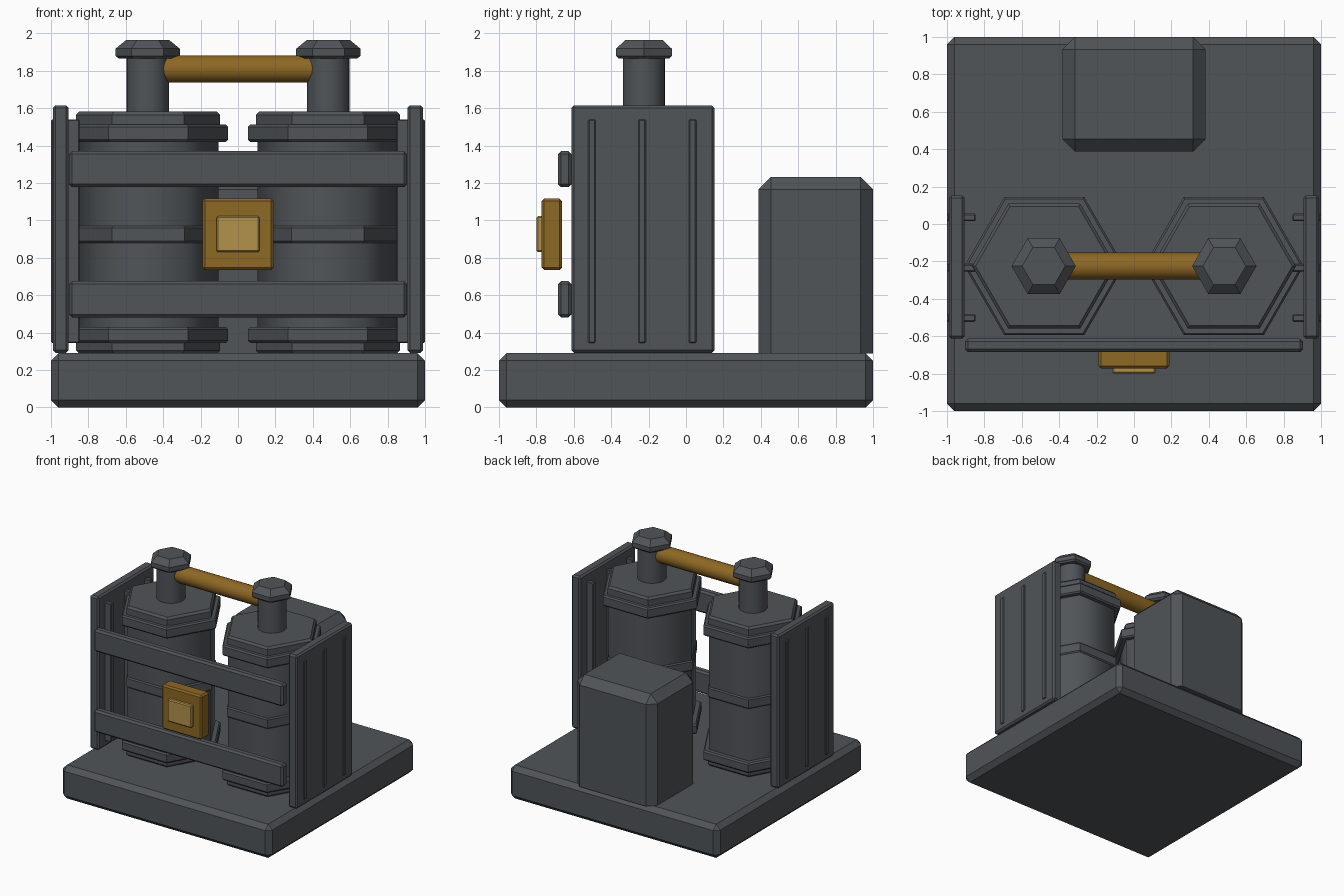
import bpy, bmesh, math
from mathutils import Matrix

if "Cube" in bpy.data.objects:
    bpy.data.objects.remove(bpy.data.objects["Cube"])


def material(name, rgb):
    m = bpy.data.materials.new(name)
    m.diffuse_color = (*rgb, 1)
    m.use_nodes = True
    m.node_tree.nodes["Principled BSDF"].inputs["Base Color"].default_value = m.diffuse_color
    return m


GREY = material("dark grey metal", (0.080, 0.089, 0.098))
GOLD = material("dark gold", (0.27, 0.138, 0.018))
PALE = material("pale gold", (0.45, 0.29, 0.07))


def finish(bm, name, mat, smooth=None):
    bmesh.ops.recalc_face_normals(bm, faces=bm.faces)
    me = bpy.data.meshes.new(name)
    bm.to_mesh(me)
    bm.free()
    me.materials.append(mat)
    ob = bpy.data.objects.new(name, me)
    bpy.context.collection.objects.link(ob)
    if smooth:
        bpy.ops.object.select_all(action='DESELECT')
        ob.select_set(True)
        bpy.context.view_layer.objects.active = ob
        bpy.ops.object.shade_smooth_by_angle(angle=math.radians(smooth))
    return ob


def box(name, lo, hi, bevel, mat=GREY, keep_bottom=False):
    """Box between two corners with chamfered edges."""
    bm = bmesh.new()
    bmesh.ops.create_cube(bm, size=1)
    for v in bm.verts:
        v.co = [(a + b) / 2 + c * (b - a) for a, b, c in zip(lo, hi, v.co)]
    edges = [e for e in bm.edges
             if not (keep_bottom and all(v.co.z < lo[2] + 1e-4 for v in e.verts))]
    bmesh.ops.bevel(bm, geom=edges, offset=bevel, segments=1, affect='EDGES')
    return finish(bm, name, mat)


def prism(name, centre, profile, sides, mat=GREY, smooth=None, axis='Z'):
    """Stack of regular polygons, given as (radius, height) pairs, with capped ends."""
    bm = bmesh.new()
    rings = [[bm.verts.new((r * math.cos(math.tau * i / sides),
                            r * math.sin(math.tau * i / sides), h))
              for i in range(sides)] for r, h in profile]
    for a, b in zip(rings, rings[1:]):
        for i in range(sides):
            j = (i + 1) % sides
            bm.faces.new((a[i], a[j], b[j], b[i]))
    bm.faces.new(rings[0])
    bm.faces.new(rings[-1])
    if axis == 'X':
        bm.transform(Matrix.Rotation(math.pi / 2, 4, 'Y'))
    bm.transform(Matrix.Translation(centre))
    return finish(bm, name, mat, smooth)


def slab(r, z0, z1, b):
    """Profile of a disc with chamfered rims."""
    return [(r - b, z0), (r, z0 + b), (r, z1 - b), (r - b, z1)]


# Base and rear housing
box("base", (-1, -1, 0), (1, 1, 0.29), 0.04)
box("rear_housing", (-0.383, 0.387, 0.288), (0.383, 1, 1.233), 0.067, keep_bottom=True)

TY = -0.225
for side, s in (("left", -1), ("right", 1)):
    # Hexagonal tank with bands and end caps
    c = (s * 0.48, TY, 0)
    prism(side + "_tank", c, [(0.376, 0.31), (0.376, 1.56)], 6, smooth=65)
    prism(side + "_tank_foot", c, slab(0.385, 0.29, 0.36, 0.015), 6)
    prism(side + "_tank_lid", c, slab(0.385, 1.49, 1.583, 0.018), 6)
    for name, z0, z1 in (("lower", 0.345, 0.43), ("upper", 1.42, 1.512)):
        prism(f"{side}_{name}_band", c, slab(0.427, z0, z1, 0.012), 6)
    prism(side + "_middle_band", c, slab(0.387, 0.88, 0.97, 0.01), 6)

    # Neck post and hexagonal cap
    n = (s * 0.483, TY, 0)
    prism(side + "_post", n, [(0.113, 1.57), (0.113, 1.89)], 24, smooth=40)
    prism(side + "_post_cap", n,
          [(0.155, 1.866), (0.172, 1.88), (0.172, 1.918), (0.115, 1.965)], 6)

    # Side panel with vertical ribs
    x0, x1 = sorted((s * 0.905, s * 0.99))
    box(side + "_panel", (x0, -0.613, 0.292), (x1, 0.152, 1.615), 0.014)
    x0, x1 = sorted((s * 0.847, s * 0.999))
    for i, y in enumerate((-0.503, -0.235, 0.035)):
        box(f"{side}_rib_{i + 1}", (x0, y - 0.02, 0.345), (x1, y + 0.02, 1.54), 0.006)

# Gold handle bar between the posts
prism("handle_bar", (0, TY, 1.81), [(0.073, -0.45), (0.073, 0.45)], 24, GOLD, 40, 'X')

# Front cross bars
for name, z0, z1 in (("lower", 0.482, 0.675), ("upper", 1.178, 1.37)):
    box(name + "_cross_bar", (-0.903, -0.685, z0), (0.903, -0.613, z1), 0.016)

# Control box with a raised plate
box("control_box", (-0.19, -0.772, 0.735), (0.19, -0.663, 1.117), 0.013, GOLD)
box("control_plate", (-0.115, -0.8, 0.83), (0.115, -0.76, 1.023), 0.008, PALE)
